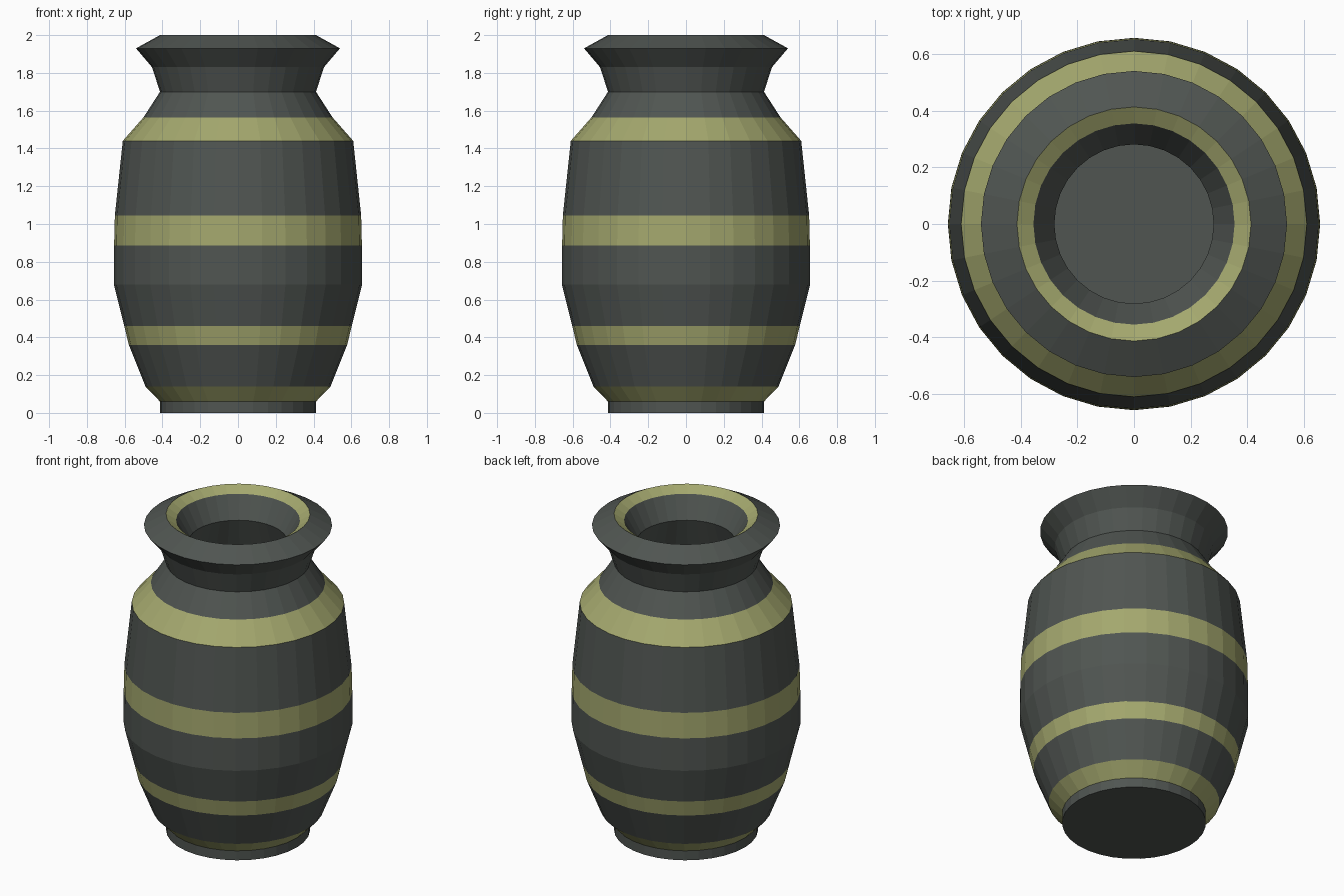
import bpy, bmesh
from math import cos, sin, tau

SIDES = 32

cube = bpy.data.objects.get("Cube")
if cube:
    bpy.data.objects.remove(cube)


def make_material(name, rgb):
    mat = bpy.data.materials.new(name)
    mat.use_nodes = True
    color = (*rgb, 1.0)
    mat.diffuse_color = color
    bsdf = next(n for n in mat.node_tree.nodes if n.type == "BSDF_PRINCIPLED")
    bsdf.inputs["Base Color"].default_value = color
    return mat


materials = [make_material("dark grey glaze", (0.08, 0.091, 0.083)),
             make_material("olive yellow band", (0.37, 0.39, 0.156))]
GREY, BAND = 0, 1

# Profile rings: radius, height, colour of the strip leading to the next ring
outer = [
    (0.413, 0.0, GREY),     # foot
    (0.413, 0.06, BAND),
    (0.49, 0.14, GREY),
    (0.578, 0.36, BAND),
    (0.602, 0.46, GREY),
    (0.657, 0.68, GREY),    # belly
    (0.656, 0.885, BAND),
    (0.652, 1.045, GREY),
    (0.61, 1.44, BAND),     # shoulder
    (0.50, 1.565, GREY),
    (0.413, 1.70, GREY),    # neck
    (0.455, 1.83, GREY),
    (0.54, 1.93, GREY),     # lip
    (0.413, 2.0, BAND),     # rim
]
inner = [
    (0.355, 1.963, GREY),   # mouth
    (0.281, 1.83, GREY),    # throat
    (0.36, 1.60, GREY),
    (0.48, 1.40, GREY),
    (0.53, 1.03, GREY),
    (0.53, 0.70, GREY),
    (0.46, 0.38, GREY),
    (0.36, 0.13, GREY),     # inside floor
]


def lathe(name, profile):
    """Turn a profile around z and close both ends with flat discs."""
    bm = bmesh.new()
    rings = [[bm.verts.new((r * cos(tau * i / SIDES), r * sin(tau * i / SIDES), z))
              for i in range(SIDES)] for r, z, _ in profile]
    for (low, high), (_, _, color) in zip(zip(rings, rings[1:]), profile):
        for i in range(SIDES):
            j = (i + 1) % SIDES
            face = bm.faces.new((low[i], low[j], high[j], high[i]))
            face.material_index = color
    bm.faces.new(rings[0][::-1])
    bm.faces.new(rings[-1])
    bmesh.ops.recalc_face_normals(bm, faces=bm.faces[:])
    mesh = bpy.data.meshes.new(name)
    bm.to_mesh(mesh)
    bm.free()
    for mat in materials:
        mesh.materials.append(mat)
    obj = bpy.data.objects.new(name, mesh)
    bpy.context.collection.objects.link(obj)
    return obj


lathe("banded_vase", outer + inner)
